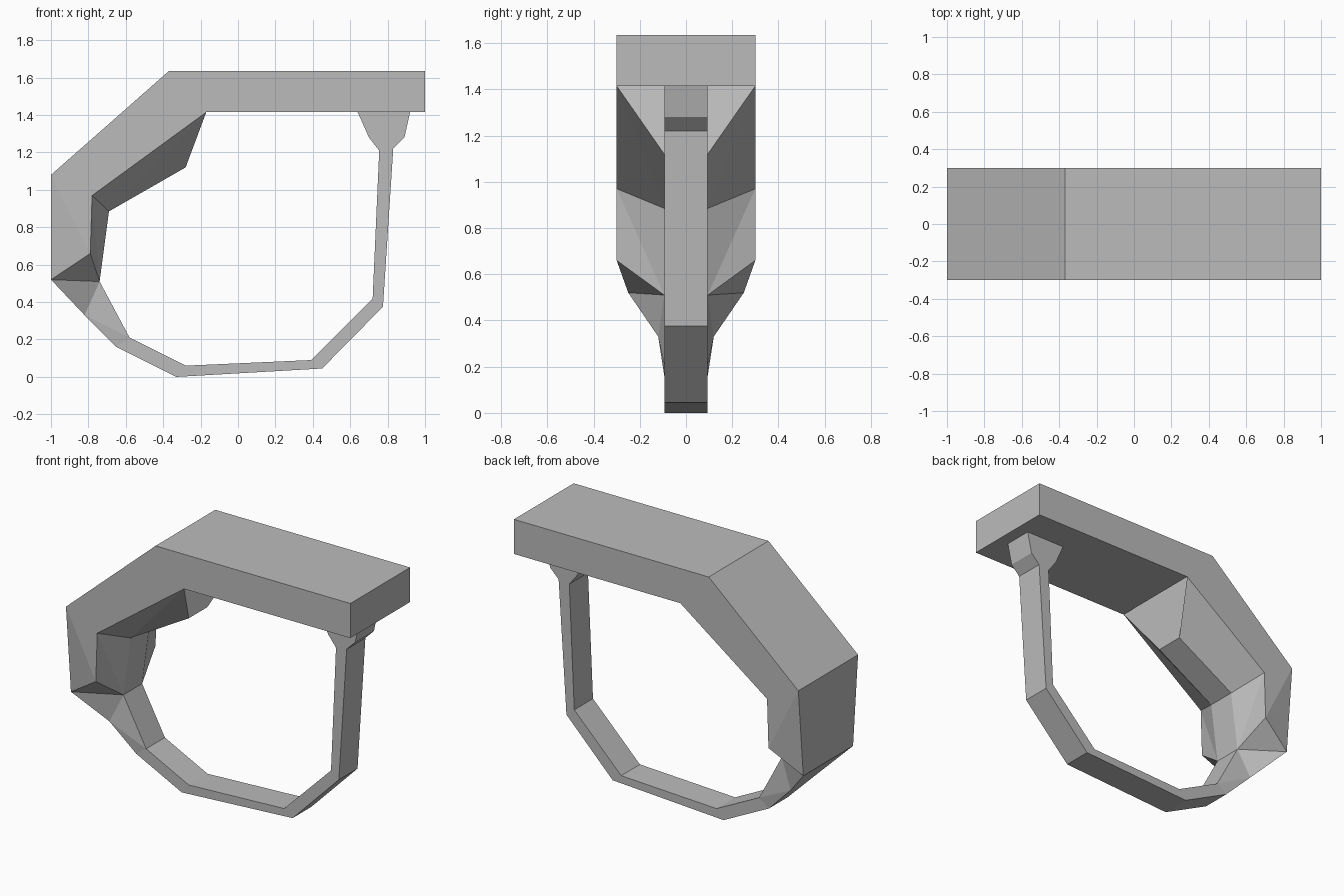
import bpy
import bmesh

cube = bpy.data.objects.get("Cube")
if cube:
    bpy.data.objects.remove(cube, do_unlink=True)

grey = bpy.data.materials.new("plain grey")
grey.use_nodes = True
grey.diffuse_color = (0.5, 0.5, 0.5, 1)
grey.node_tree.nodes["Principled BSDF"].inputs["Base Color"].default_value = grey.diffuse_color


def loft(name, sections):
    """Skin mirrored half sections, each a list of (x, z, half width)."""
    bm = bmesh.new()
    rings = []
    for half in sections:
        front = [bm.verts.new((x, -w, z)) for x, z, w in half]
        back = [bm.verts.new((x, w, z)) for x, z, w in reversed(half)]
        rings.append(front + back)
    for a, b in zip(rings, rings[1:]):
        n = len(a)
        for i in range(n):
            j = (i + 1) % n
            across = i in (n // 2 - 1, n - 1)
            if across:
                bm.faces.new((a[i], a[j], b[j], b[i]))
            elif i < n // 2:
                bm.faces.new((a[i], a[j], b[j]))
                bm.faces.new((a[i], b[j], b[i]))
            else:
                bm.faces.new((a[i], a[j], b[i]))
                bm.faces.new((a[j], b[j], b[i]))
    bm.faces.new(rings[0])
    bm.faces.new(rings[-1])
    # Merge the doubled points where a section narrows
    bmesh.ops.remove_doubles(bm, verts=bm.verts, dist=0.0005)
    bmesh.ops.dissolve_limit(bm, angle_limit=0.01, verts=bm.verts, edges=bm.edges)
    bmesh.ops.recalc_face_normals(bm, faces=bm.faces)
    mesh = bpy.data.meshes.new(name)
    bm.to_mesh(mesh)
    bm.free()
    mesh.materials.append(grey)
    obj = bpy.data.objects.new(name, mesh)
    bpy.context.collection.objects.link(obj)
    return obj


WIDE, NARROW = 0.3, 0.094

# Flat top bar with a mitred end
bar_end = [(1, 1.635, WIDE), (1, 1.415, WIDE)]
mitre = [(-0.37, 1.635, WIDE), (-0.17, 1.415, WIDE)]
loft("top_bar", [bar_end, mitre])

# Bent shoulder with a tapering inner ridge
neck_outer, neck_inner = (-0.82, 0.33, 0.12), (-0.74, 0.51, NARROW)
loft("shoulder", [
    mitre + [(-0.28, 1.12, NARROW)],
    [(-1, 1.08, WIDE), (-0.78, 0.97, WIDE), (-0.69, 0.885, NARROW)],
    [(-1, 0.52, 0.25), (-0.79, 0.66, WIDE), neck_inner],
    [neck_outer, neck_inner, neck_inner],
])

# Thin loop, flared where it meets the bar
outer = [(-0.65, 0.16), (-0.33, 0), (0.45, 0.045), (0.775, 0.375),
         (0.83, 1.22), (0.89, 1.28), (0.92, 1.415)]
inner = [(-0.58, 0.21), (-0.28, 0.06), (0.39, 0.09), (0.72, 0.42),
         (0.755, 1.21), (0.70, 1.28), (0.64, 1.415)]
loft("guard_loop", [[neck_outer, neck_inner]] + [
    [(*o, NARROW), (*i, NARROW)] for o, i in zip(outer, inner)])
